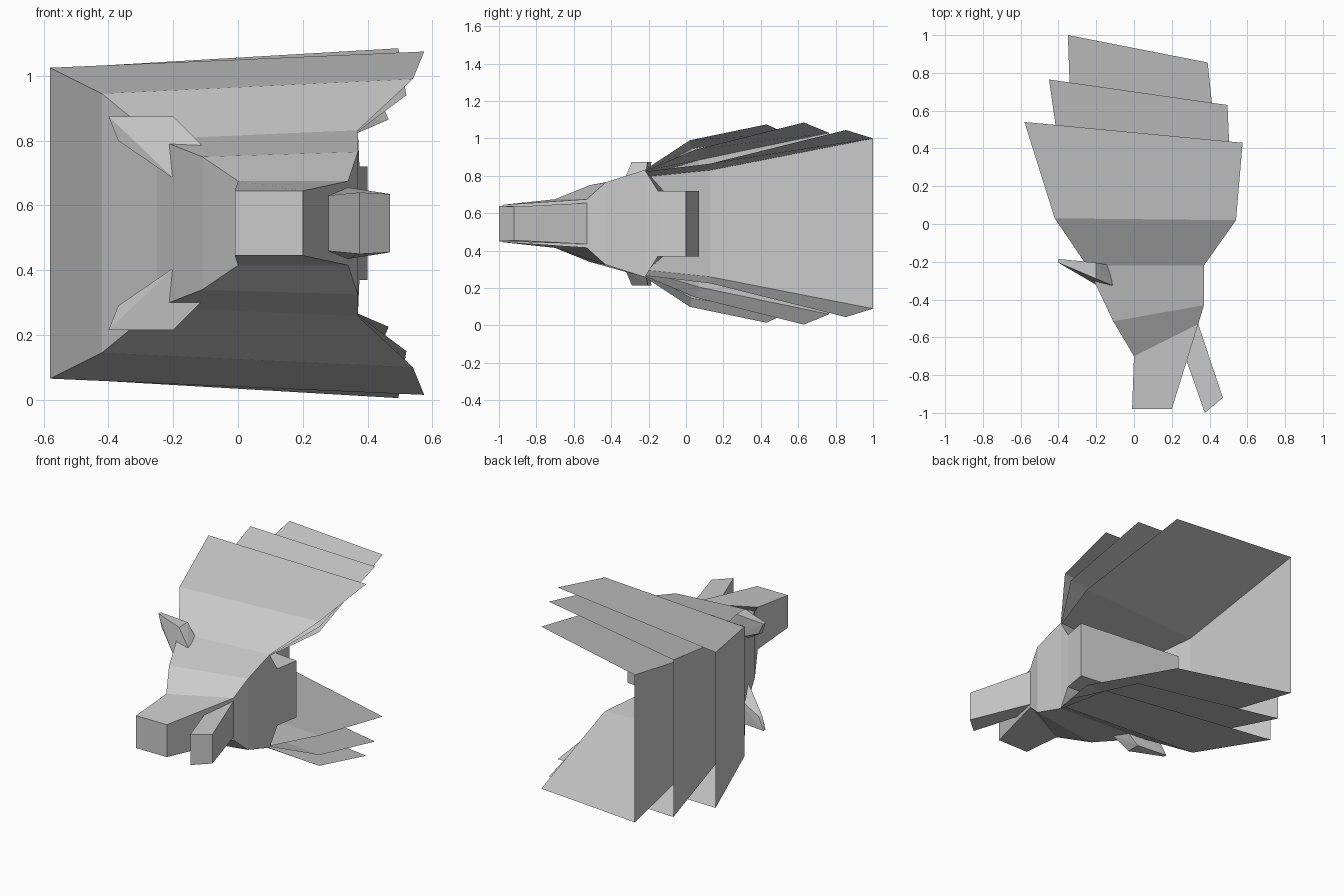
import bpy
import bmesh

cube = bpy.data.objects.get("Cube")
if cube:
    bpy.data.objects.remove(cube, do_unlink=True)

MID = 0.545  # height of the mirror plane: the head lies on its side

grey = bpy.data.materials.new("light_grey")
grey.use_nodes = True
colour = (0.6, 0.6, 0.6, 1)
grey.diffuse_color = colour
grey.node_tree.nodes["Principled BSDF"].inputs["Base Color"].default_value = colour


def finish(bm, name):
    mesh = bpy.data.meshes.new(name)
    bm.to_mesh(mesh)
    bm.free()
    mesh.materials.append(grey)
    obj = bpy.data.objects.new(name, mesh)
    bpy.context.collection.objects.link(obj)
    return obj


def loft(name, sections, closed=True):
    """Each section is a crest and a chin point, given as x, y, half width."""
    bm = bmesh.new()
    rings = []
    for crest, chin in sections:
        corners = [(chin, 1), (crest, 1), (crest, -1), (chin, -1)]
        rings.append([bm.verts.new((x, y, MID + s * h)) for (x, y, h), s in corners])
    for a, b in zip(rings, rings[1:]):
        for i in range(4 if closed else 3):
            j = (i + 1) % 4
            bm.faces.new((a[i], b[i], b[j], a[j]))
    if closed:
        bm.faces.new(rings[0])
        bm.faces.new(rings[-1][::-1])
    return finish(bm, name)


# Skull with upper snout, cheeks and neck
loft("head", [
    ((-0.01, -0.98, 0.10), (0.20, -0.98, 0.10)),
    ((0.00, -0.70, 0.13), (0.34, -0.53, 0.13)),
    ((-0.11, -0.515, 0.205), (0.37, -0.43, 0.22)),
    ((-0.25, -0.22, 0.26), (0.37, -0.22, 0.287)),
    ((-0.22, -0.12, 0.175), (0.375, -0.15, 0.175)),
    ((-0.28, 0.07, 0.175), (0.40, 0.0, 0.175)),
])

# Open lower jaw
loft("lower_jaw", [
    ((0.375, -1.0, 0.095), (0.47, -0.92, 0.09)),
    ((0.27, -0.70, 0.085), (0.34, -0.53, 0.11)),
])

# Three nested mane layers, open at the back and below
loft("mane_outer", [
    ((-0.25, -0.22, 0.26), (0.37, -0.22, 0.287)),
    ((-0.42, 0.03, 0.40), (0.54, 0.02, 0.445)),
    ((-0.58, 0.54, 0.48), (0.575, 0.43, 0.53)),
], closed=False)
loft("mane_middle", [
    ((-0.245, -0.215, 0.255), (0.37, -0.215, 0.283)),
    ((-0.35, 0.07, 0.34), (0.52, 0.05, 0.395)),
    ((-0.45, 0.765, 0.485), (0.495, 0.63, 0.54)),
], closed=False)
loft("mane_inner", [
    ((-0.24, -0.21, 0.25), (0.37, -0.21, 0.279)),
    ((-0.32, 0.13, 0.285), (0.465, 0.13, 0.32)),
    ((-0.35, 1.0, 0.455), (0.39, 0.855, 0.50)),
], closed=False)

# Ears, mirrored across the middle plane
EAR = [
    (-0.40, -0.205, 0.33), (-0.20, -0.29, 0.33), (-0.115, -0.325, 0.245),
    (-0.10, -0.30, 0.135), (-0.195, -0.325, 0.135), (-0.37, -0.215, 0.255),
    (-0.40, -0.185, 0.33), (-0.20, -0.205, 0.33), (-0.125, -0.22, 0.245),
    (-0.10, -0.22, 0.135), (-0.36, -0.195, 0.255),
]
for name, side in (("upper_ear", 1), ("lower_ear", -1)):
    bm = bmesh.new()
    for x, y, h in EAR:
        bm.verts.new((x, y, MID + side * h))
    bmesh.ops.convex_hull(bm, input=bm.verts[:])
    bmesh.ops.delete(bm, geom=[v for v in bm.verts if not v.link_faces], context="VERTS")
    bmesh.ops.recalc_face_normals(bm, faces=bm.faces[:])
    finish(bm, name)
